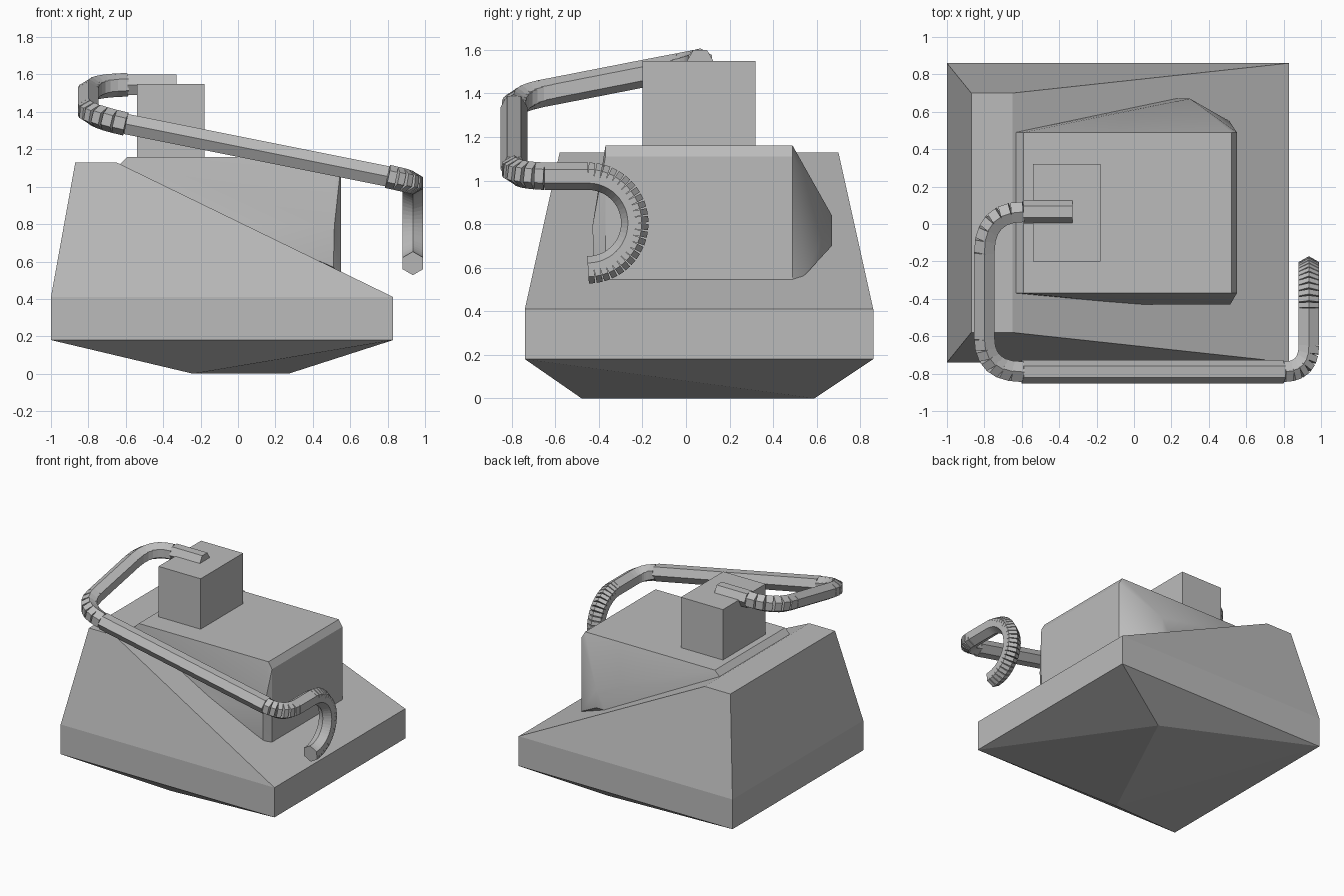
import bpy, bmesh
from math import sin, cos, pi, radians
from mathutils import Vector, Matrix

cube = bpy.data.objects.get("Cube")
if cube:
    bpy.data.objects.remove(cube, do_unlink=True)

grey = bpy.data.materials.new("plain grey")
grey.use_nodes = True
grey.diffuse_color = (0.5, 0.5, 0.5, 1)
grey.node_tree.nodes["Principled BSDF"].inputs["Base Color"].default_value = (0.5, 0.5, 0.5, 1)


def finish(name, bm, smooth=False):
    bmesh.ops.recalc_face_normals(bm, faces=bm.faces)
    mesh = bpy.data.meshes.new(name)
    bm.to_mesh(mesh)
    bm.free()
    mesh.materials.append(grey)
    ob = bpy.data.objects.new(name, mesh)
    bpy.context.collection.objects.link(ob)
    if smooth:
        bpy.ops.object.select_all(action='DESELECT')
        ob.select_set(True)
        bpy.context.view_layer.objects.active = ob
        bpy.ops.object.shade_smooth_by_angle(angle=radians(30))
    return ob


def hull(name, points, smooth=False):
    bm = bmesh.new()
    for p in points:
        bm.verts.new(p)
    res = bmesh.ops.convex_hull(bm, input=bm.verts[:])
    loose = [v for v in bm.verts if not v.link_faces]
    bmesh.ops.delete(bm, geom=loose, context='VERTS')
    bmesh.ops.dissolve_limit(bm, angle_limit=radians(0.5), verts=bm.verts[:], edges=bm.edges[:])
    return finish(name, bm, smooth)


def rect(x0, x1, y0, y1, z):
    return [(x, y, z) for x in (x0, x1) for y in (y0, y1)]


# Wedge base: straight rim, sloping top, shallow keel underneath
keel = [(0.27, 0.59, 0), (-0.24, -0.48, 0)]
hull("wedge_base", rect(-1, 0.83, -0.74, 0.86, 0.18) + rect(-1, 0.83, -0.74, 0.86, 0.41)
     + rect(-0.87, -0.65, -0.58, 0.70, 1.13) + keel)

# Upper housing: chamfered box with a shallow front and a deep back bulge
front_bulge = [(0, -0.43, 0.79), (0.515, -0.43, 0.79), (0.51, -0.42, 0.57)]
back_bulge = [(0.22, 0.67, 0.70), (0.30, 0.67, 0.84), (0.30, 0.67, 0.70), (0.51, 0.55, 0.57)]
hull("upper_housing", rect(-0.59, 0.52, -0.37, 0.49, 1.16) + rect(-0.64, 0.55, -0.37, 0.49, 1.11)
     + rect(0.54, 0.55, -0.37, 0.49, 0.53) + front_bulge + back_bulge, smooth=True)

# Block on top
hull("top_block", rect(-0.54, -0.18, -0.2, 0.32, 1.15) + rect(-0.54, -0.18, -0.2, 0.32, 1.55))


# Cable: hexagonal links, short unmitred ones in the bends
cable = bmesh.new()


def link(a, b, up):
    a, b = Vector(a), Vector(b)
    z = (b - a).normalized()
    up = Vector(up)
    y = (up - z * up.dot(z)).normalized()
    x = y.cross(z)
    m = Matrix((x, y, z)).transposed().to_4x4()
    m.translation = (a + b) / 2
    bmesh.ops.create_cone(cable, cap_ends=True, segments=6, radius1=0.063, radius2=0.063,
                          depth=(b - a).length, matrix=m)


def bend(a, corner, b, up, n=6):
    a, c, b = Vector(a), Vector(corner), Vector(b)
    pts = [a * (1 - t) ** 2 + c * 2 * t * (1 - t) + b * t * t for t in (i / n for i in range(n + 1))]
    for p, q in zip(pts, pts[1:]):
        link(p, q, up)


Y, Z = (0, 1, 0), (0, 0, 1)
start, bend1a = (-0.33, 0.065, 1.545), (-0.59, 0.065, 1.545)
bend1b, bend2a = (-0.80, -0.15, 1.50), (-0.80, -0.61, 1.41)
bend2b, bend3a = (-0.60, -0.79, 1.335), (0.80, -0.79, 1.055)
bend3b, hook_start = (0.935, -0.65, 1.02), (0.935, -0.45, 1.02)
link(start, bend1a, Y)
bend(bend1a, (-0.80, 0.065, 1.54), bend1b, Z)
link(bend1b, bend2a, Z)
bend(bend2a, (-0.80, -0.79, 1.38), bend2b, Z)
link(bend2b, bend3a, Y)
bend(bend3a, (0.935, -0.79, 1.025), bend3b, Z)
link(bend3b, hook_start, Z)

# Hook at the cable end
N, R = 24, 0.215
for i in range(N):
    a0, a1 = pi * i / N, pi * (i + 1) / N
    mid = (a0 + a1) / 2
    p, q = [(0.935, -0.45 + R * sin(a), 0.805 + R * cos(a)) for a in (a0, a1)]
    link(p, q, (0, sin(mid), cos(mid)))
finish("cable", cable)
